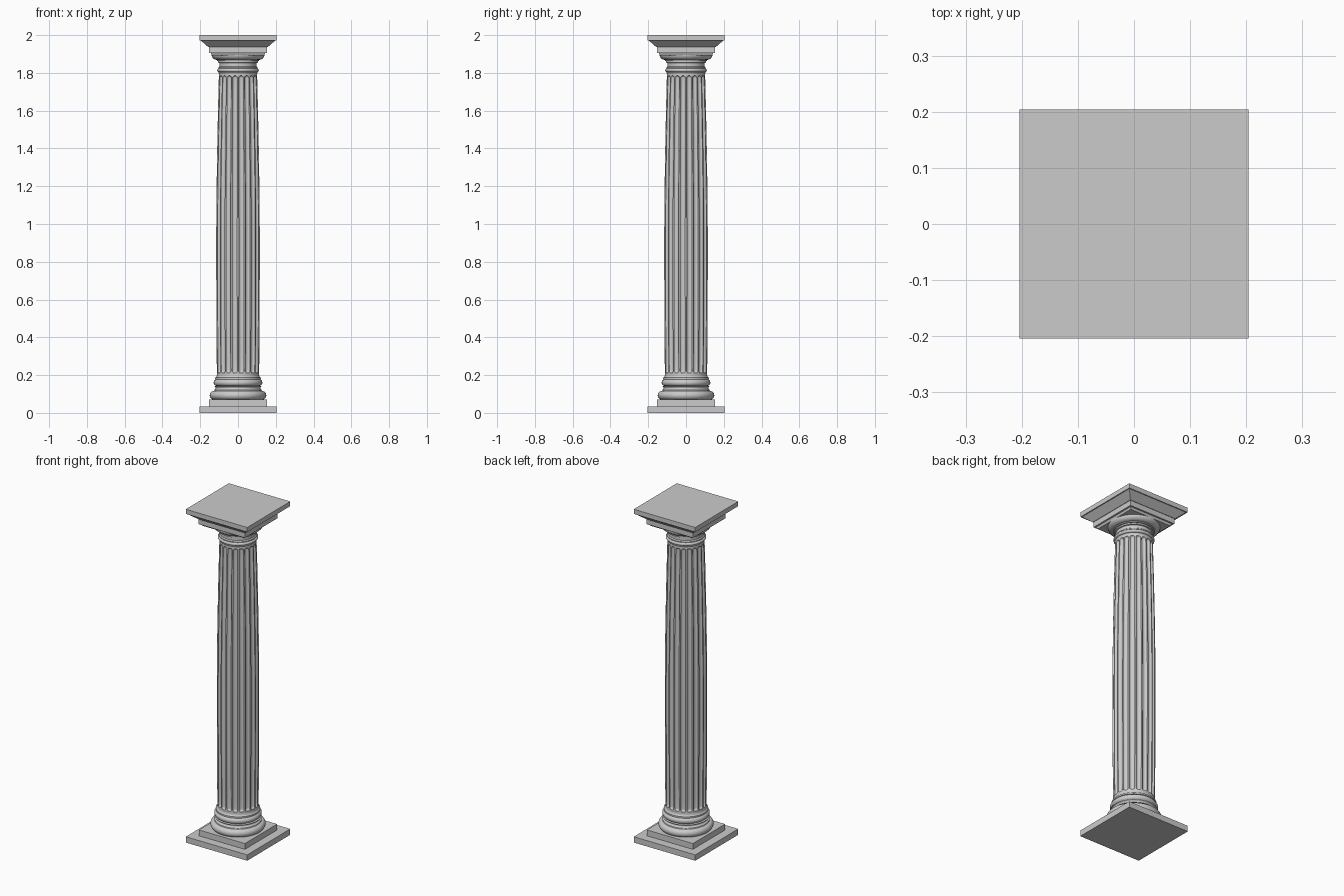
import bpy, bmesh, math

if "Cube" in bpy.data.objects:
    bpy.data.objects.remove(bpy.data.objects["Cube"])

FLUTES = 20


def finish(name, bm, smooth=True):
    bmesh.ops.recalc_face_normals(bm, faces=bm.faces)
    me = bpy.data.meshes.new(name)
    bm.to_mesh(me)
    bm.free()
    ob = bpy.data.objects.new(name, me)
    bpy.context.collection.objects.link(ob)
    if smooth:
        bpy.ops.object.select_all(action='DESELECT')
        ob.select_set(True)
        bpy.context.view_layer.objects.active = ob
        bpy.ops.object.shade_smooth_by_angle(angle=math.radians(35))
    return ob


def skin(name, rings, smooth=True):
    """Join equal-length closed rings of points and cap both ends."""
    bm = bmesh.new()
    loops = [[bm.verts.new(p) for p in ring] for ring in rings]
    n = len(loops[0])
    for a, b in zip(loops, loops[1:]):
        for i in range(n):
            j = (i + 1) % n
            bm.faces.new((a[i], a[j], b[j], b[i]))
    bm.faces.new(loops[0][::-1])
    bm.faces.new(loops[-1])
    return finish(name, bm, smooth)


def square(name, profile):
    return skin(name, [[(sx * h, sy * h, z) for sx, sy in
                        ((-1, -1), (1, -1), (1, 1), (-1, 1))]
                       for h, z in profile], False)


def lathe(name, profile, n=64):
    return skin(name, [[(r * math.cos(2 * math.pi * i / n),
                         r * math.sin(2 * math.pi * i / n), z)
                        for i in range(n)] for r, z in profile])


def arc(r, z, rr, rz, a0, a1, steps=10):
    return [(r + rr * math.cos(math.radians(a0 + (a1 - a0) * i / steps)),
             z + rz * math.sin(math.radians(a0 + (a1 - a0) * i / steps)))
            for i in range(steps + 1)]


# Square footing
square("lower_plinth", [(0.204, 0), (0.204, 0.035)])
square("upper_plinth", [(0.153, 0.035), (0.153, 0.07)])

# Round base: large torus, scotia, small torus, fillet and flare to the shaft
lathe("base_moulding",
      arc(0.128, 0.093, 0.022, 0.023, -90, 90)
      + [(0.124, 0.122)]
      + arc(0.128, 0.131, 0.010, 0.009, 270, 90, 8)
      + [(0.121, 0.142)]
      + arc(0.114, 0.16, 0.015, 0.017, -90, 90)
      + [(0.121, 0.178), (0.121, 0.187)]
      + arc(0.121, 0.203, 0.009, 0.016, 270, 180, 6))


# Fluted shaft with a slight swelling towards the middle
def shaft_radius(z):
    if z < 0.9:
        return 0.1155 - 0.0035 * ((0.9 - z) / 0.7) ** 2
    return 0.1155 - 0.0145 * ((z - 0.9) / 0.9) ** 1.7


HALF = math.pi / FLUTES * 0.78
END = 0.012
Z0, Z1 = 0.212, 1.785
ends = [i / 6 for i in range(7)]
levels = ([0.195] + [Z0 + END * (1 - math.cos(t * math.pi / 2)) for t in ends]
          + [Z0 + END + (Z1 - Z0 - 2 * END) * i / 24 for i in range(1, 24)]
          + [Z1 - END + END * math.sin(t * math.pi / 2) for t in ends] + [1.802])
rings = []
for z in levels:
    v = max(0, Z0 + END - z, z - (Z1 - END)) / END
    ring = []
    for f in range(FLUTES):
        for k in range(9):
            u = -math.cos(math.pi * k / 8)
            depth = 0.011 * math.sqrt(max(0, 1 - u * u - v * v))
            a = 2 * math.pi * (f + 0.5) / FLUTES + u * HALF
            r = shaft_radius(z) - depth
            ring.append((r * math.cos(a), r * math.sin(a), z))
    rings.append(ring)
skin("fluted_shaft", rings)

# Round capital: astragal, necking, fillets and echinus
lathe("capital_moulding",
      [(0.101, 1.795), (0.104, 1.802)]
      + arc(0.101, 1.814, 0.009, 0.009, -90, 90, 8)
      + [(0.104, 1.824), (0.104, 1.829), (0.098, 1.834), (0.098, 1.852),
         (0.105, 1.854), (0.105, 1.862), (0.111, 1.863), (0.111, 1.869)]
      + arc(0.111, 1.897, 0.029, 0.028, -75, 0, 8)
      + [(0.140, 1.906)])

# Square abacus and flared cap
square("abacus", [(0.138, 1.893), (0.144, 1.905), (0.154, 1.905), (0.154, 1.936)])
square("top_cap", [(0.157, 1.936), (0.198, 1.972), (0.204, 1.972), (0.204, 2.0)])
